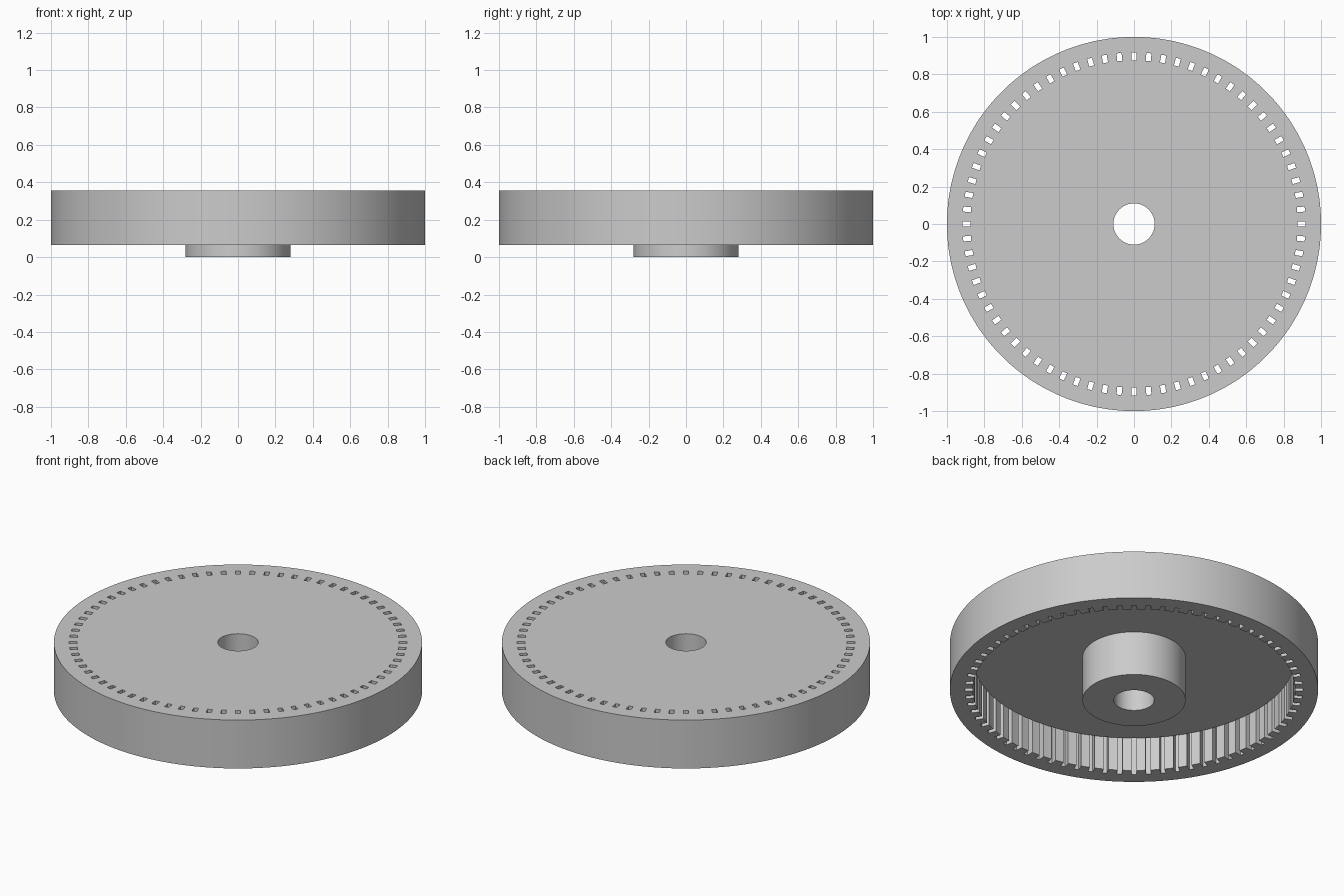
import bpy, bmesh
from math import asin, cos, sin, radians

cube = bpy.data.objects.get("Cube")
if cube:
    bpy.data.objects.remove(cube)

# Radii, from the bore outwards
BORE, HUB, CAVITY, SLOT, RIM = 0.11, 0.28, 0.875, 0.917, 1.0
# Heights
TOP, CEILING, RIM_BOTTOM, HUB_BOTTOM = 0.355, 0.267, 0.065, 0.0
SLOTS, SLOT_WIDTH, SPLITS = 72, 0.027, 4
STEP = radians(360 / SLOTS)
COUNT = SLOTS * SPLITS

bm = bmesh.new()
points = {}


def point(r, z, i):
    """Shared vertex on a ring; columns 0 and 1 of each sector border a slot."""
    i %= COUNT
    if (r, z, i) not in points:
        sector, column = divmod(i, SPLITS)
        half = asin(SLOT_WIDTH / 2 / (r if r >= CAVITY else CAVITY))
        angle = sector * STEP - half
        if column:
            angle += 2 * half + (column - 1) * (STEP - 2 * half) / (SPLITS - 1)
        points[r, z, i] = bm.verts.new((r * cos(angle), r * sin(angle), z))
    return points[r, z, i]


def band(start, end, i):
    """One quad of a revolved strip between two (radius, height) rings."""
    bm.faces.new((point(*start, i), point(*end, i),
                  point(*end, i + 1), point(*start, i + 1)))


# Closed outline of the solid, with the slot zone left out
outline = [(CAVITY, TOP), (HUB, TOP), (BORE, TOP), (BORE, HUB_BOTTOM),
           (HUB, HUB_BOTTOM), (HUB, CEILING), (CAVITY, CEILING)]
rim = [(SLOT, TOP), (RIM, TOP), (RIM, RIM_BOTTOM), (SLOT, RIM_BOTTOM)]

for i in range(COUNT):
    for part in (outline, rim):
        for start, end in zip(part, part[1:]):
            band(start, end, i)
    if i % SPLITS == 0:
        # Open slot: end wall, plate edge and two side walls
        band((SLOT, TOP), (SLOT, RIM_BOTTOM), i)
        band((CAVITY, TOP), (CAVITY, CEILING), i)
        for side in (i, i + 1):
            bm.faces.new([point(r, z, side) for r, z in (
                (CAVITY, TOP), (CAVITY, CEILING), (CAVITY, RIM_BOTTOM),
                (SLOT, RIM_BOTTOM), (SLOT, TOP))])
    else:
        # Solid rib between slots
        band((CAVITY, TOP), (SLOT, TOP), i)
        band((CAVITY, CEILING), (CAVITY, RIM_BOTTOM), i)
        band((CAVITY, RIM_BOTTOM), (SLOT, RIM_BOTTOM), i)

bmesh.ops.recalc_face_normals(bm, faces=bm.faces)
mesh = bpy.data.meshes.new("slotted_wheel")
bm.to_mesh(mesh)
bm.free()

# Plain grey material
grey = bpy.data.materials.new("light_grey")
grey.use_nodes = True
grey.diffuse_color = (0.6, 0.6, 0.6, 1)
grey.node_tree.nodes["Principled BSDF"].inputs["Base Color"].default_value = grey.diffuse_color
mesh.materials.append(grey)

wheel = bpy.data.objects.new("slotted_wheel", mesh)
bpy.context.collection.objects.link(wheel)
bpy.ops.object.select_all(action="DESELECT")
wheel.select_set(True)
bpy.context.view_layer.objects.active = wheel
bpy.ops.object.shade_smooth_by_angle(angle=radians(30))
